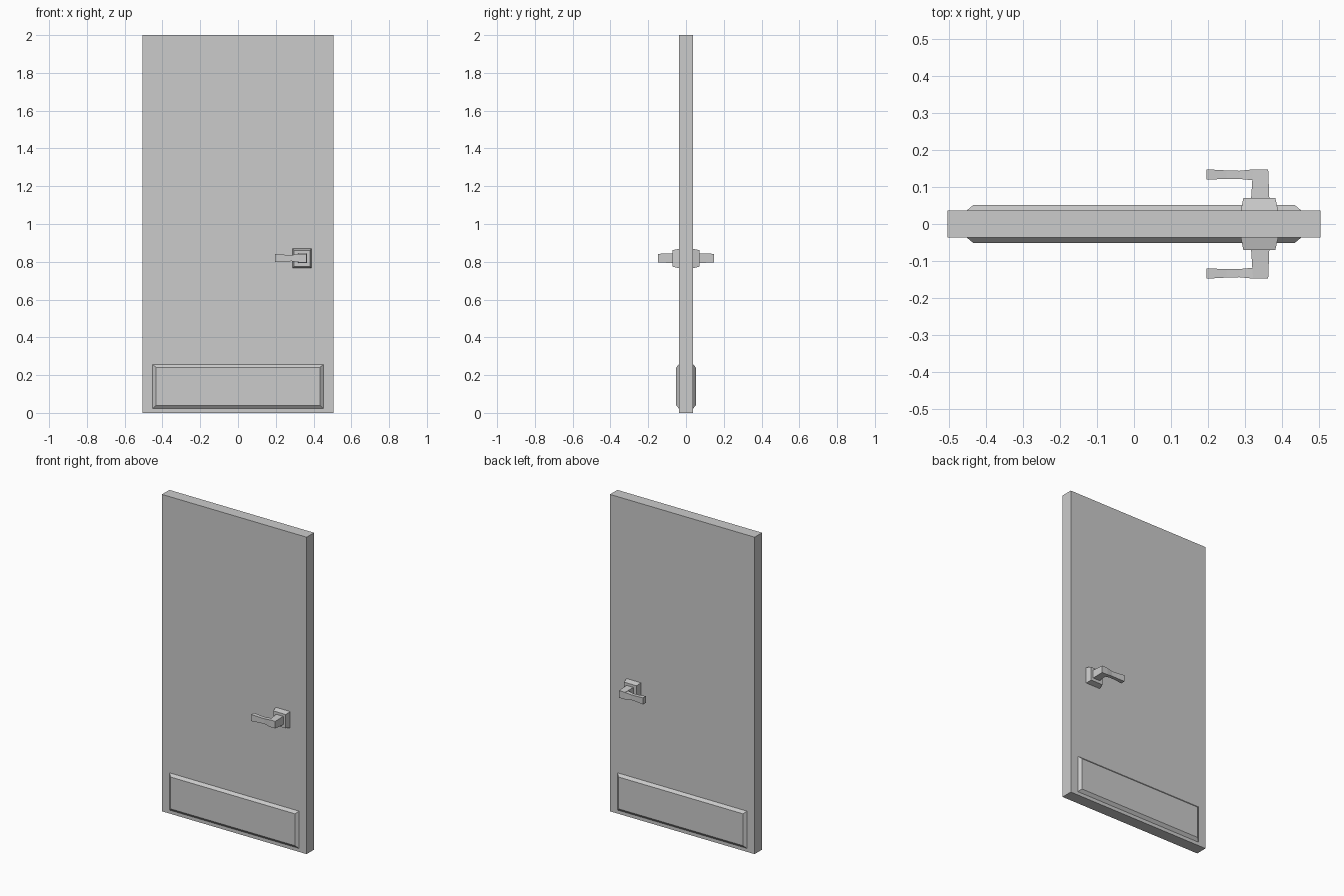
import bpy
import bmesh

old = bpy.data.objects.get("Cube")
if old:
    bpy.data.objects.remove(old, do_unlink=True)

grey = bpy.data.materials.new("plain grey")
colour = (0.6, 0.6, 0.6, 1)
grey.diffuse_color = colour
grey.use_nodes = True
grey.node_tree.nodes["Principled BSDF"].inputs["Base Color"].default_value = colour


def loft(name, sections):
    """Join rectangular sections, each a list of four corners, into a closed solid."""
    bm = bmesh.new()
    rings = [[bm.verts.new(co) for co in section] for section in sections]
    for a, b in zip(rings, rings[1:]):
        for i in range(4):
            j = (i + 1) % 4
            bm.faces.new((a[i], a[j], b[j], b[i]))
    bm.faces.new(rings[0])
    bm.faces.new(rings[-1])
    bmesh.ops.recalc_face_normals(bm, faces=bm.faces)
    mesh = bpy.data.meshes.new(name)
    bm.to_mesh(mesh)
    bm.free()
    mesh.materials.append(grey)
    obj = bpy.data.objects.new(name, mesh)
    bpy.context.collection.objects.link(obj)
    return obj


def rect_y(y, x0, x1, z0, z1):
    return [(x0, y, z0), (x1, y, z0), (x1, y, z1), (x0, y, z1)]


def rect_x(x, y0, y1, z0, z1):
    return [(x, y0, z0), (x, y1, z0), (x, y1, z1), (x, y0, z1)]


# Door slab
HALF = 0.037
loft("door_slab", [rect_y(y, -0.505, 0.505, 0, 2) for y in (-HALF, HALF)])

# Hardware repeated on both faces of the door
for label, s in (("front", -1), ("back", 1)):
    # Raised kick panel with sloped border
    loft(label + "_kick_panel", [
        rect_y(s * HALF, -0.452, 0.452, 0.022, 0.257),
        rect_y(s * 0.052, -0.434, 0.434, 0.04, 0.241)])

    # Tapered square backplate
    loft(label + "_handle_backplate", [
        rect_y(s * HALF, 0.289, 0.39, 0.766, 0.869),
        rect_y(s * 0.071, 0.296, 0.382, 0.774, 0.861)])

    # Neck standing out from the backplate
    loft(label + "_handle_neck", [
        rect_y(s * 0.071, 0.317, 0.366, 0.793, 0.845),
        rect_y(s * 0.148, 0.322, 0.363, 0.797, 0.842)])

    # Lever, slimmer at the middle than at its ends
    loft(label + "_handle_lever", [
        rect_x(0.324, s * 0.118, s * 0.148, 0.798, 0.841),
        rect_x(0.285, s * 0.122, s * 0.144, 0.803, 0.836),
        rect_x(0.25, s * 0.122, s * 0.145, 0.802, 0.837),
        rect_x(0.196, s * 0.12, s * 0.148, 0.799, 0.841)])
